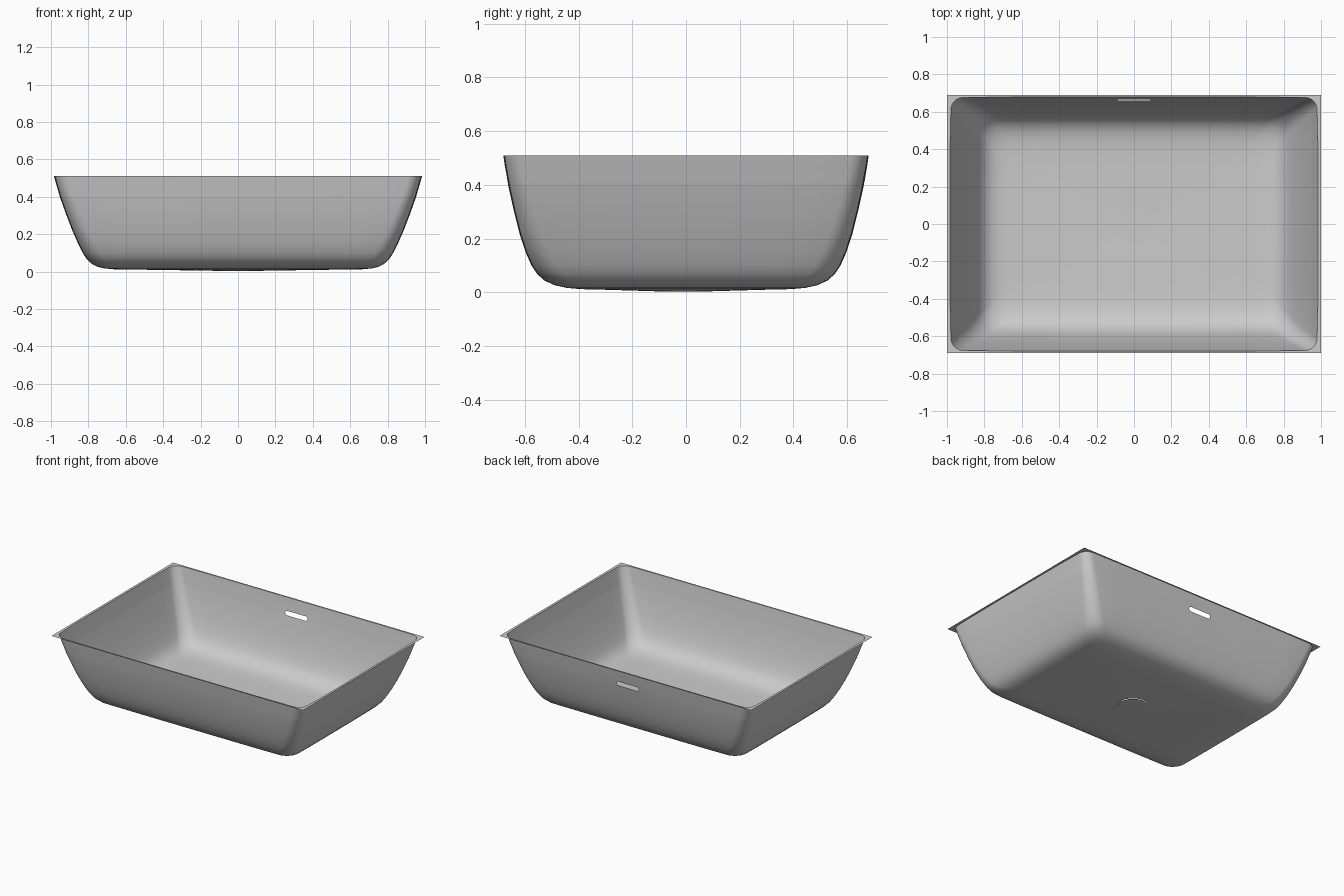
import bpy, bmesh, math

if "Cube" in bpy.data.objects:
    bpy.data.objects.remove(bpy.data.objects["Cube"])

# Wall profile: half width, half depth, height, plan corner radius
PROFILE = [(.984, .68, .51, .06), (.973, .674, .47, .063), (.958, .665, .42, .067),
           (.954, .6625, .405, .068), (.949, .66, .39, .07), (.917, .64, .30, .075),
           (.886, .62, .22, .08), (.855, .597, .15, .085), (.83, .575, .10, .09),
           (.811, .555, .07, .09), (.787, .528, .045, .09), (.755, .49, .027, .09),
           (.715, .445, .017, .09), (.66, .39, .012, .09)]
HALF = [.85, .7, .5, .35, .22, .102, .085]
FRACS = HALF + [0] + [-f for f in reversed(HALF)]
CORNER = 8
DRAIN_Y, DRAIN_R = -.01, .1


def ring(a, b, r, bow=.008):
    """Rounded rectangle with gently bowed sides: list of (x, y, nx, ny)."""
    pts = []
    for k, (sx, sy) in enumerate([(1, 1), (-1, 1), (-1, -1), (1, -1)]):
        cx, cy = sx * (a - r), sy * (b - r)
        for i in range(CORNER + 1):
            t = math.pi / 2 * (k + i / CORNER)
            pts.append((cx + r * math.cos(t), cy + r * math.sin(t), math.cos(t), math.sin(t)))
        for f in FRACS:
            g = f if k < 2 else -f
            if k % 2 == 0:
                pts.append((g * (a - r), sy * b, 0, sy))
            else:
                g = f if k == 1 else -f
                pts.append((sx * a, g * (b - r), sx, 0))
    return [(x * (1 - bow * (y / b) ** 4), y * (1 - bow * (x / a) ** 4), nx, ny)
            for x, y, nx, ny in pts]


def clamp(v, m):
    return max(-m, min(m, v))


def make_object(name, bm):
    me = bpy.data.meshes.new(name)
    bm.to_mesh(me)
    bm.free()
    ob = bpy.data.objects.new(name, me)
    bpy.context.collection.objects.link(ob)
    bpy.ops.object.select_all(action='DESELECT')
    ob.select_set(True)
    bpy.context.view_layer.objects.active = ob
    bpy.ops.object.shade_smooth_by_angle(angle=math.radians(35))
    return ob


bm = bmesh.new()
rings = []

# Flat rim: opening outline pushed out to a sharp rectangle
top = ring(*PROFILE[0][:2], PROFILE[0][3])
rings.append([bm.verts.new((clamp(x + .15 * nx, 1), clamp(y + .15 * ny, .69), .51))
              for x, y, nx, ny in top])

# Bowl walls
for a, b, z, r in PROFILE:
    rings.append([bm.verts.new((p[0], p[1], z)) for p in ring(a, b, r)])

# Floor, blending from the rounded rectangle to the round drain hole
base = ring(.66, .39, .09)
for t, z in [(.3, .010), (.65, .007), (1, .004)]:
    loop = []
    for x, y, _, _ in base:
        d = math.hypot(x, y)
        cx, cy = x / d * DRAIN_R, y / d * DRAIN_R + DRAIN_Y
        loop.append(bm.verts.new((x + (cx - x) * t, y + (cy - y) * t, z)))
    rings.append(loop)

n = len(rings[0])
for u, v in zip(rings, rings[1:]):
    for i in range(n):
        j = (i + 1) % n
        bm.faces.new((u[i], u[j], v[j], v[i]))

# Overflow slot in the back wall, with rounded ends
hole = []
for f in bm.faces:
    c = f.calc_center_median()
    if c.y > .6 and abs(c.x) < .089 and .39 < c.z < .42:
        hole.append(f)
bmesh.ops.delete(bm, geom=hole, context='FACES')
for row, dz in ((3, -.004), (5, .004)):
    for v in rings[row]:
        if v.co.y > .6 and .085 < abs(v.co.x) < .1:
            v.co.x *= .94
            v.co.z += dz

bmesh.ops.remove_doubles(bm, verts=bm.verts[:], dist=.0001)
bmesh.ops.recalc_face_normals(bm, faces=bm.faces[:])
if max(bm.faces, key=lambda f: f.calc_center_median().z).normal.z < 0:
    bmesh.ops.reverse_faces(bm, faces=bm.faces[:])
make_object("basin", bm)

# Drain cover
bm = bmesh.new()
bmesh.ops.create_circle(bm, cap_ends=True, segments=64, radius=DRAIN_R)
bmesh.ops.translate(bm, verts=bm.verts[:], vec=(0, DRAIN_Y, 0))
make_object("drain_cover", bm)
